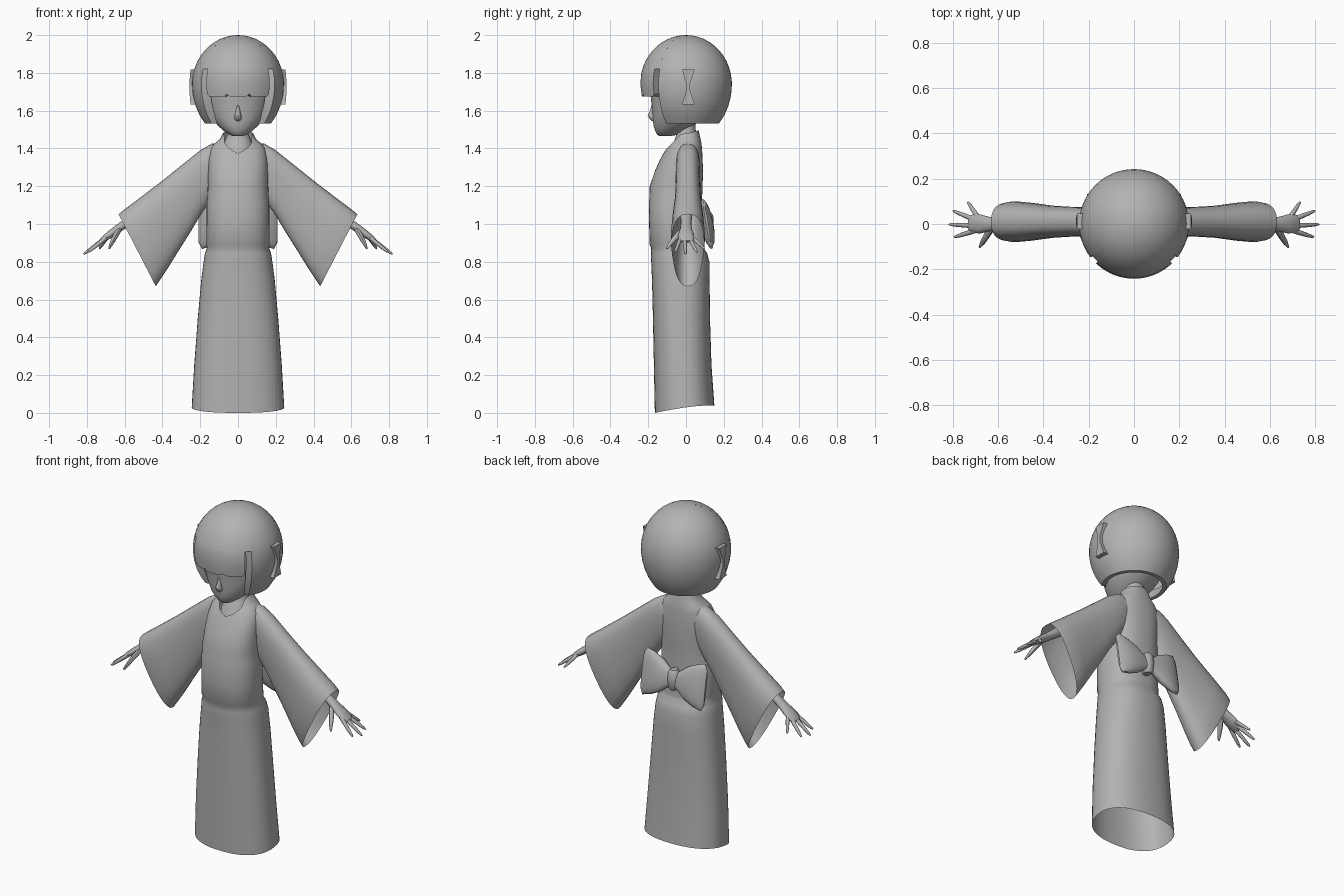
import bpy, bmesh, math
from mathutils import Vector

if "Cube" in bpy.data.objects:
    bpy.data.objects.remove(bpy.data.objects["Cube"])

grey = bpy.data.materials.new("mid_grey")
grey.diffuse_color = (0.45, 0.45, 0.45, 1)
grey.use_nodes = True
grey.node_tree.nodes["Principled BSDF"].inputs["Base Color"].default_value = grey.diffuse_color


def finish(name, bm, angle=45):
    bmesh.ops.remove_doubles(bm, verts=bm.verts, dist=0.0004)
    bmesh.ops.recalc_face_normals(bm, faces=bm.faces)
    me = bpy.data.meshes.new(name)
    bm.to_mesh(me)
    bm.free()
    me.materials.append(grey)
    ob = bpy.data.objects.new(name, me)
    bpy.context.collection.objects.link(ob)
    bpy.ops.object.select_all(action='DESELECT')
    ob.select_set(True)
    bpy.context.view_layer.objects.active = ob
    bpy.ops.object.shade_smooth_by_angle(angle=math.radians(angle))
    return ob


def loft(name, rings, closed=True, caps=(False, False), angle=45):
    """Skin a list of equally long point rings."""
    bm = bmesh.new()
    vs = [[bm.verts.new(p) for p in r] for r in rings]
    n = len(rings[0])
    for a, b in zip(vs, vs[1:]):
        for i in range(n if closed else n - 1):
            j = (i + 1) % n
            bm.faces.new((a[i], a[j], b[j], b[i]))
    if caps[0]:
        bm.faces.new(vs[0])
    if caps[1]:
        bm.faces.new(vs[-1])
    return finish(name, bm, angle)


def spow(v, e):
    return math.copysign(abs(v) ** e, v)


def oval(z, w, yf, yb, a, e=1.0):
    """Point on a horizontal rounded section, angle 0 faces the front."""
    return Vector((w * spow(math.sin(a), e),
                   (yf + yb) / 2 - (yb - yf) / 2 * spow(math.cos(a), e), z))


def sample(profile, z):
    for p, q in zip(profile, profile[1:]):
        if z <= q[0]:
            t = max(0, (z - p[0]) / (q[0] - p[0]))
            return [u + (v - u) * t for u, v in zip(p[1:], q[1:])]
    return profile[-1][1:]


def tube(name, pts, wide, thick, n=10):
    """Flattened tube along a path, wide along y."""
    rings = []
    for i, p in enumerate(pts):
        d = (Vector(pts[min(i + 1, len(pts) - 1)]) - Vector(pts[max(i - 1, 0)])).normalized()
        side = (Vector((0, 1, 0)) - d * d.y).normalized()
        up = d.cross(side)
        rings.append([Vector(p) + side * wide[i] * math.cos(k * math.tau / n)
                      + up * thick[i] * math.sin(k * math.tau / n) for k in range(n)])
    return loft(name, rings, caps=(True, True))


N = 48
angles = [i * math.tau / N for i in range(N)]

# Robe: skirt, sash and upper body, open at hem and neckline
robe = [(0.0, .245, -.165, .15), (.25, .232, -.17, .135), (.5, .213, -.175, .127),
        (.7, .195, -.18, .125), (.8, .182, -.184, .124), (.845, .175, -.186, .112),
        (.875, .164, -.184, .092), (.89, .168, -.193, .09), (1.0, .166, -.195, .085),
        (1.12, .166, -.197, .085), (1.135, .162, -.193, .085), (1.2, .16, -.192, .088),
        (1.28, .158, -.165, .09), (1.34, .156, -.138, .088), (1.40, .145, -.105, .085),
        (1.425, .125, -.087, .082), (1.45, .095, -.07, .077), (1.5, .07, -.045, .066)]


def neckline(a):
    t = min(a, math.tau - a) / math.pi
    return 1.375 + .1 * min(1, t * 3) + .025 * max(0, t * 1.5 - .5)


rings = []
for z, *_ in robe[:-1] + [(1.475,), (1.5,)]:
    ring = []
    for a in angles:
        zz = min(z, neckline(a))
        p = oval(zz, *sample(robe, zz), a, .85)
        if z == 0:
            p.z = .04 * math.sin((p.y + .165) / .315 * math.pi / 2)
        ring.append(p)
    rings.append(ring)
loft("robe", rings)

# Neck and head
neck = [(1.32, .085, -.12, .05), (1.4, .08, -.088, .055), (1.44, .07, -.062, .055),
        (1.475, .056, -.05, .052), (1.6, .054, -.05, .05)]
loft("neck", [[oval(*s, a) for a in angles] for s in neck])
face = [(1.465, .025, -.14, -.08), (1.472, .043, -.152, -.05), (1.49, .072, -.162, -.01),
        (1.52, .106, -.172, .04), (1.56, .138, -.176, .09), (1.6, .16, -.178, .12),
        (1.65, .172, -.184, .15), (1.7, .182, -.19, .17), (1.8, .188, -.188, .18),
        (1.88, .16, -.16, .16), (1.94, .1, -.1, .1)]
loft("head", [[oval(*s, a) for a in angles] for s in face], caps=(True, True))

# Nose
nose = [(1.545, .012, -.18, -.15), (1.56, .021, -.196, -.15), (1.575, .017, -.203, -.15),
        (1.6, .012, -.19, -.15), (1.64, .008, -.18, -.15)]
loft("nose", [[oval(*s, k * math.tau / 12) for k in range(12)] for s in nose], caps=(True, True))


# Bobbed hair shell with a notch over the face
def hair_point(z, a, scale=1.0):
    r = .243 * math.sqrt(max(0, 1 - ((z - 1.74) / (.26 if z > 1.74 else .3)) ** 2)) * scale
    return Vector((r * math.sin(a), -r * math.cos(a), z))


def hair_rows(a, top, bottom, rows, inner):
    out = []
    for k in range(rows + 1):
        t = k / rows
        h = 1 - math.cos(t * math.pi / 2) if top > 1.99 else t
        out.append(hair_point(top + (bottom - top) * h, a))
    out.append(hair_point(bottom, a, inner))
    out.append(hair_point(bottom + .07, a, inner))
    return out


NOTCH = math.radians(53)
cols = [NOTCH + (math.tau - 2 * NOTCH) * i / 40 for i in range(41)]
loft("hair_shell", [hair_rows(a, 2, 1.532, 16, .87) for a in cols], closed=False)
crown = [-NOTCH + 2 * NOTCH * i / 16 for i in range(17)]
loft("hair_crown", [hair_rows(a, 2, 1.82, 12, .87) for a in crown], closed=False)

# Inner front edges of the side locks
for s, nm in ((1, "right"), (-1, "left")):
    zs = [1.532 + .29 * i / 8 for i in range(9)]
    loft(nm + "_lock_edge", [[hair_point(z, s * NOTCH), hair_point(z, s * (NOTCH - .1), .82)]
                             for z in zs], closed=False)

# Fringe, slightly split along its lower edge
FR = math.radians(44)
fringe = []
for i in range(25):
    a = -FR + 2 * FR * i / 24
    low = 1.675 + (.012 if i in (8, 16) else 0) + (.012 if i in (0, 24) else 0)
    col = [hair_point(z, a, sc) for z, sc in ((1.9, .96), (1.85, 1.0), (1.8, 1.0), (1.74, .995), (low, .985))]
    fringe.append(col + [hair_point(low, a, .8), hair_point(1.85, a, .8)])
loft("fringe", fringe, caps=(True, True))

# Back bow: two flared lobes and a knot
lobe = [(.0, .04, .022), (.03, .05, .025), (.08, .09, .034), (.14, .118, .032),
        (.19, .132, .02), (.208, .10, .006)]
for s, nm in ((1, "right"), (-1, "left")):
    rings = []
    for x, h, t in lobe:
        ring = []
        for k in range(20):
            a = k * math.tau / 20
            dz = h * spow(math.sin(a), .8)
            ring.append((s * x, .112 - dz * .17 + t * spow(math.cos(a), .8), 1.0 + dz))
        rings.append(ring)
    loft(nm + "_bow_lobe", rings, caps=(True, True))
loft("bow_knot", [[oval(1.0 + z, w, .085, .12 + w * .75, k * math.tau / 16) for k in range(16)]
                  for z, w in ((-.06, .018), (-.045, .032), (0, .036), (.045, .032), (.06, .018))],
     caps=(True, True))

# Sleeves: (top x, top z, bottom x, bottom z, half depth)
sleeve = [(.09, 1.43, .12, 1.17, .06), (.14, 1.425, .14, 1.13, .066), (.2, 1.39, .2, 1.045, .069),
          (.29, 1.318, .25, .96, .07), (.40, 1.23, .31, .865, .076), (.52, 1.138, .375, .76, .09),
          (.60, 1.078, .415, .7, .096), (.632, 1.052, .435, .67, .09)]
# Fingers: (base y, tip x, tip y, tip z, radius)
fingers = [(-.026, .795, -.058, .85, .011), (-.008, .818, -.002, .84, .011),
           (.014, .80, .058, .85, .011), (.03, .735, .098, .868, .010)]
for s, nm in ((1, "right"), (-1, "left")):
    rings = []
    for xt, zt, xb, zb, d in sleeve:
        ring = []
        for k in range(28):
            a = k * math.tau / 28
            u = (1 - spow(math.cos(a), .85)) / 2
            ring.append((s * (xt + (xb - xt) * u),
                         .01 + d * spow(math.sin(a), .8) * (1.05 - .25 * u),
                         zt + (zb - zt) * u))
        rings.append(ring)
    loft(nm + "_sleeve", rings)
    tube(nm + "_arm_and_palm",
         [(s * .2, .01, 1.3), (s * .45, .005, 1.115), (s * .6, .0, 1.0), (s * .64, .0, .972),
          (s * .68, .0, .943), (s * .715, .002, .918), (s * .73, .002, .907)],
         (.045, .036, .028, .032, .042, .04, .03), (.045, .034, .023, .022, .02, .015, .008), 14)
    for i, (by, tx, ty, tz, r) in enumerate(fingers):
        base, tip = Vector((.69, by, .934)), Vector((tx, ty, tz))
        pts = [base.lerp(tip, t) for t in (0, .35, .7, .93, 1)]
        tube(f"{nm}_finger_{i + 1}", [(s * p.x, p.y, p.z) for p in pts],
             (r, r, r * .85, r * .6, r * .25), (r, r, r * .85, r * .6, r * .25), 8)
    tube(nm + "_thumb", [(s * .625, -.012, .978), (s * .65, -.05, .935), (s * .668, -.08, .9),
                         (s * .682, -.102, .87)],
         (.014, .015, .012, .005), (.014, .014, .011, .005), 8)
    # Hourglass hair clip
    outline = [(.034, .093), (.01, .02), (.01, -.02), (.034, -.093),
               (-.034, -.093), (-.01, -.02), (-.01, .02), (-.034, .093)]
    loft(nm + "_hair_clip", [[(s * (x - abs(z) * .08), .012 + y, 1.725 + z) for y, z in outline]
                             for x in (.225, .259)], caps=(True, True), angle=30)
